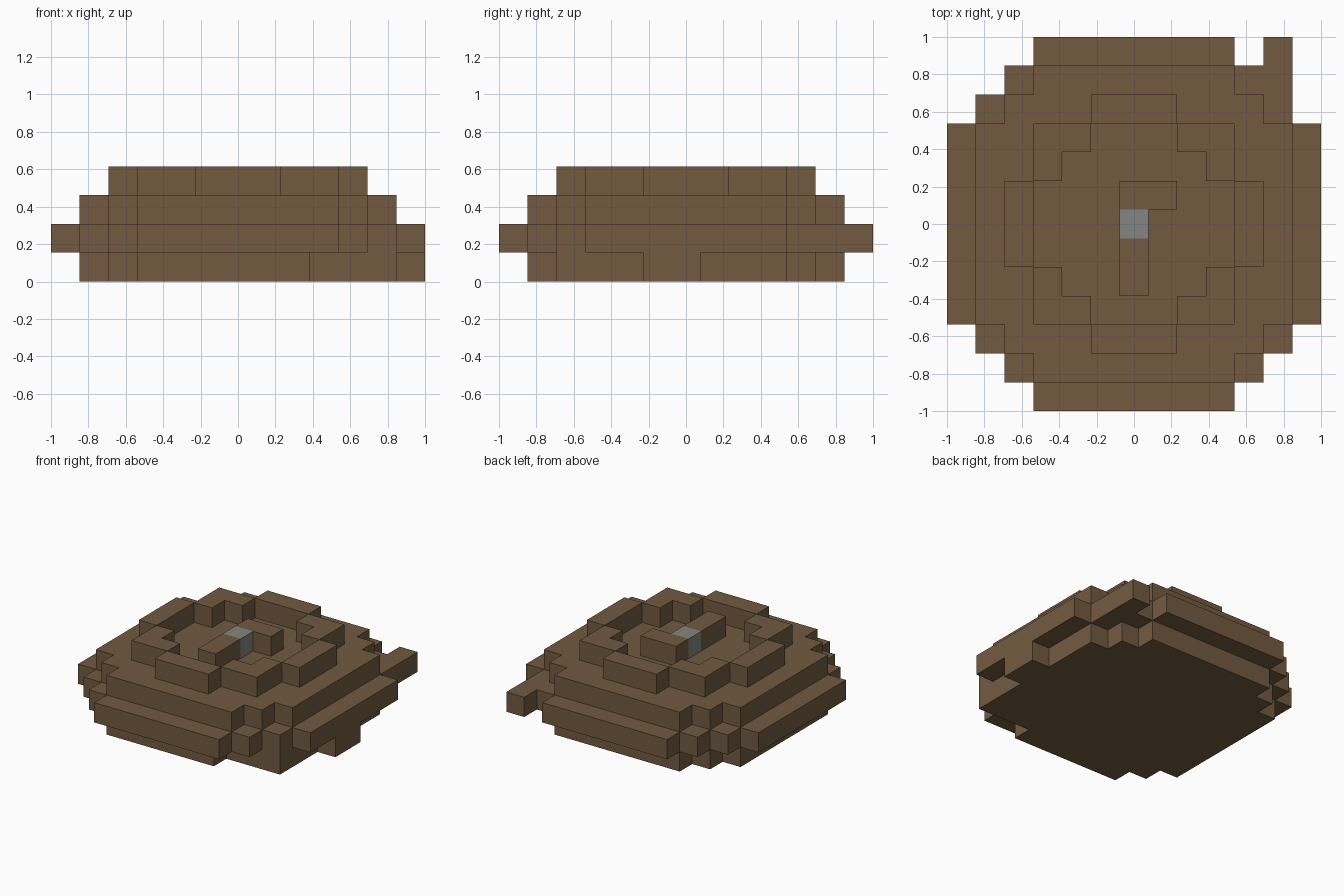
import bpy
import bmesh
from mathutils import Vector

if "Cube" in bpy.data.objects:
    bpy.data.objects.remove(bpy.data.objects["Cube"], do_unlink=True)

CELL = 2 / 13


def material(name, colour):
    m = bpy.data.materials.new(name)
    m.use_nodes = True
    m.diffuse_color = colour
    m.node_tree.nodes["Principled BSDF"].inputs["Base Color"].default_value = colour
    return m


def block(x0, x1, y0, y1):
    """Plan cells of a rectangle, counted from the middle cell."""
    return {(x, y) for x in range(x0, x1 + 1) for y in range(y0, y1 + 1)}


def stepped(*steps):
    """Stepped round plan: a union of centred rectangles of half size (x, y)."""
    return set().union(*(block(-a, a, -b, b) for a, b in steps))


wood = material("brown wood", (0.171, 0.102, 0.051, 1))
stone = material("grey stone", (0.235, 0.235, 0.23, 1))

bowl = stepped((5, 3), (4, 4), (3, 5))

# Base, with the side foot and the shifted front corner
base = (bowl | block(6, 6, -1, 0) | {(5, -4)}) - {(3, -5)}

# Widest layer, with the spur at the back corner
rim = stepped((6, 3), (5, 4), (4, 5), (3, 6)) | block(5, 5, 5, 6)

# Raised ring on top
ring = stepped((4, 1), (3, 3), (1, 4)) - stepped((3, 1), (2, 2), (1, 3))

# Two bars meeting at the middle cube
bars = block(0, 0, -2, -1) | block(0, 1, 1, 1)

parts = [
    ("base", base, 0, wood),
    ("wide_rim", rim, 1, wood),
    ("upper_tier", bowl, 2, wood),
    ("top_ring", ring, 3, wood),
    ("centre_bars", bars, 3, wood),
    ("centre_cube", {(0, 0)}, 3, stone),
]

solid = {(x, y, level) for _, cells, level, _ in parts for x, y in cells}


def build(name, cells, level, mat):
    """Skin the cells, leaving out walls shared with a neighbouring cell."""
    bm = bmesh.new()
    for x, y in sorted(cells):
        centre = Vector((x, y, level + 0.5)) * CELL
        for axis in range(3):
            for sign in (-1, 1):
                near = [x, y, level]
                near[axis] += sign
                if tuple(near) in solid:
                    continue
                n, u, v = Vector(), Vector(), Vector()
                n[axis] = sign
                u[(axis + 1) % 3] = sign
                v[(axis + 2) % 3] = 1
                corners = (-u - v, u - v, u + v, v - u)
                bm.faces.new([bm.verts.new(centre + (n + c) * CELL / 2)
                              for c in corners])
    bmesh.ops.remove_doubles(bm, verts=bm.verts, dist=CELL / 100)
    mesh = bpy.data.meshes.new(name)
    bm.to_mesh(mesh)
    bm.free()
    mesh.materials.append(mat)
    bpy.context.collection.objects.link(bpy.data.objects.new(name, mesh))


for part in parts:
    build(*part)
